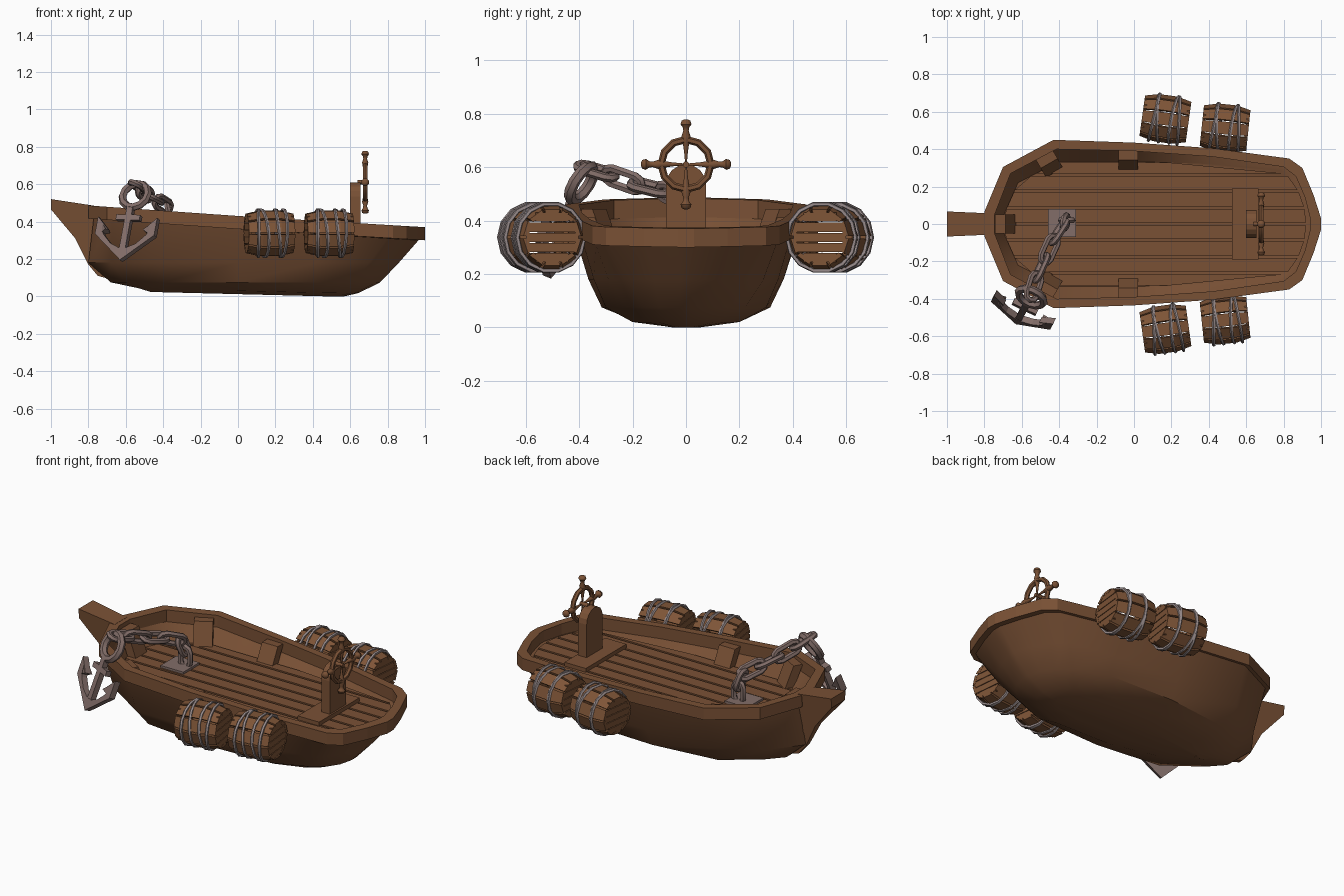
import bpy, bmesh, math
from mathutils import Vector, Matrix

if "Cube" in bpy.data.objects:
    bpy.data.objects.remove(bpy.data.objects["Cube"])

def material(name, c):
    m = bpy.data.materials.new(name)
    m.diffuse_color = (*c, 1)
    m.use_nodes = True
    m.node_tree.nodes["Principled BSDF"].inputs["Base Color"].default_value = m.diffuse_color
    return m

WOOD = material("brown wood", (0.195, 0.083, 0.036))
HULL = material("hull wood", (0.187, 0.08, 0.035))
BARREL = material("barrel wood", (0.21, 0.09, 0.038))
IRON = material("rusty iron", (0.225, 0.155, 0.14))
ROPE = material("grey band", (0.32, 0.265, 0.265))

def make(name, verts, faces, mat, smooth=None):
    me = bpy.data.meshes.new(name)
    me.from_pydata([tuple(v) for v in verts], [], faces)
    bm = bmesh.new()
    bm.from_mesh(me)
    bmesh.ops.recalc_face_normals(bm, faces=bm.faces)
    bm.to_mesh(me)
    bm.free()
    me.materials.append(mat)
    if smooth:
        me.shade_smooth()
        me.set_sharp_from_angle(angle=math.radians(smooth))
    o = bpy.data.objects.new(name, me)
    bpy.context.collection.objects.link(o)
    return o

def loft(rings, caps=True, loop=False):
    n, k = len(rings[0]), len(rings)
    verts = [v for r in rings for v in r]
    faces = [(i*n + j, i*n + (j+1) % n, (i+1) % k*n + (j+1) % n, (i+1) % k*n + j)
             for i in range(k if loop else k-1) for j in range(n)]
    if caps and not loop:
        faces += [tuple(range(n)), tuple(range((k-1)*n, k*n))]
    return verts, faces

def box(name, lo, hi, mat):
    rings = [[(lo[0], lo[1], z), (hi[0], lo[1], z), (hi[0], hi[1], z), (lo[0], hi[1], z)]
             for z in (lo[2], hi[2])]
    return make(name, *loft(rings), mat)

def tube(name, pts, r, mat, ref, sides=6, closed=False):
    # sweep of a round section along a path lying square to ref
    pts, ref, n = [Vector(p) for p in pts], Vector(ref).normalized(), len(pts)
    rings = []
    for i, p in enumerate(pts):
        a = pts[i-1] if i or closed else p
        b = pts[(i+1) % n] if i < n-1 or closed else p
        v = (b-a).normalized().cross(ref)
        rad = r[i] if isinstance(r, (list, tuple)) else r
        rings.append([p + rad*(ref*math.cos(t) + v*math.sin(t))
                      for t in [2*math.pi*(s+.5)/sides for s in range(sides)]])
    return make(name, *loft(rings, loop=closed), mat, 50)

def prism(name, poly, half, mat):
    # outline in local x-z, thickness along local y
    return make(name, *loft([[(x, y, z) for x, z in poly] for y in (-half, half)]), mat)

# Hull outlines, half plan from bow to stern
TOP = [(-.80, .065), (-.70, .305), (-.43, .45), (0, .435), (.42, .405), (.83, .35), (.90, .30), (.96, .155), (1, .03)]
INNER = [(-.745, .05), (-.66, .27), (-.415, .40), (0, .39), (.42, .36), (.80, .305), (.865, .255), (.915, .14), (.945, .02)]
DECK = [(-.70, .04), (-.62, .22), (-.40, .335), (0, .335), (.42, .32), (.785, .285), (.85, .235), (.90, .13), (.925, .02)]
MID = [(-.80, .03), (-.68, .19), (-.42, .355), (0, .365), (.42, .345), (.70, .29), (.77, .22), (.83, .12), (.86, .02)]
LOW = [(-.68, .03), (-.60, .12), (-.40, .27), (0, .315), (.42, .30), (.62, .22), (.70, .16), (.74, .10), (.76, .02)]
KEEL = [(-.53, .02), (-.48, .06), (-.36, .13), (0, .205), (.38, .20), (.54, .14), (.60, .10), (.63, .06), (.645, .01)]
FLAT = [(x*.88, y*.36) for x, y in KEEL]

def sheer(x):
    return .43 - .06*x + max(0, -x)*.01

def ring(half, zf, s=1.0):
    full = half + [(x, -y) for x, y in reversed(half)]
    return [(x*s, y*s, zf(x)) for x, y in full]

under = lambda x: sheer(x) - .07
base = lambda x: max(0, .012 - .025*x)
DZ = .303
make("hull", *loft([ring(DECK, lambda x: DZ), ring(INNER, lambda x: max(DZ + .005, under(x))),
                    ring(TOP, under, .965), ring(MID, lambda x: .18), ring(LOW, lambda x: .075),
                    ring(KEEL, lambda x: base(x) + .018), ring(FLAT, base)]), HULL, 38)
make("rail", *loft([ring(TOP, sheer), ring(INNER, sheer), ring(INNER, under), ring(TOP, under)], loop=True), WOOD)

# Bow stem, wide at the top and thin at the keel
STEM = [(-1, .52), (-1, .465), (-.87, .31), (-.80, .17), (-.75, .11), (-.43, .022), (-.43, .06), (-.68, .15), (-.74, .25), (-.75, .40), (-.77, .485)]
make("stem", *loft([[(x, s*(.012 + (.055 if x < -.9 else .045)*min(1, z/.48)**2), z) for x, z in STEM]
                    for s in (-1, 1)]), WOOD)

# Deck planks, cut to the deck outline
def span(y):
    hits = []
    for (x0, y0), (x1, y1) in zip(DECK, DECK[1:]):
        if (y0-y)*(y1-y) <= 0 and y0 != y1:
            hits.append(x0 + (x1-x0)*(y-y0)/(y1-y0))
    return min(hits), max(hits)

for s in (-1, 1):
    for i in range(4):
        y0, y1 = .0875*i + .007, min(.0875*i + .0805, .328)
        a0, b0 = span(max(y0, .04))
        a1, b1 = span(y1)
        make("deck_plank", *loft([[(a0, s*y0, z), (b0, s*y0, z), (b1, s*y1, z), (a1, s*y1, z)]
                                  for z in (DZ-.005, DZ+.014)]), WOOD)

# Leaning ribs against the inner wall
def rib(x, y, ang):
    c, s = math.cos(ang), math.sin(ang)
    rings = []
    for z, d in ((DZ, -.045), (sheer(x) - .02, .012)):
        rings.append([(x + c*(d+u) - s*v, y + s*(d+u) + c*v, z)
                      for u, v in ((-.025, -.052), (.03, -.052), (.03, .052), (-.025, .052))])
    make("rib", *loft(rings), HULL)

rib(-.70, 0, math.pi)
for s in (-1, 1):
    rib(-.46, s*.335, s*math.radians(120))
    rib(-.03, s*.355, s*math.pi/2)

# Wheel stand
box("stand_base", (.525, -.19, DZ), (.665, .19, .34), WOOD)
arch = [(-.075, .32), (.075, .32)] + [(.075*math.cos(t), .535 + .075*math.sin(t))
                                     for t in [math.pi*i/8 for i in range(9)]]
make("stand_post", *loft([[(x, y, z) for y, z in arch] for x in (.60, .655)]), WOOD)

# Steering wheel
C = Vector((.68, 0, .61))
tube("wheel_rim", [C + .093*Vector((0, math.cos(t), math.sin(t))) for t in [math.pi*i/6 for i in range(12)]],
     .014, WOOD, (1, 0, 0), 6, True)
tube("wheel_hub", [C - Vector((.04, 0, 0)), C + Vector((.012, 0, 0))], .012, WOOD, (0, 0, 1), 8)
for i in range(4):
    d = Vector((0, math.cos(i*math.pi/2), math.sin(i*math.pi/2)))
    tube("wheel_spoke", [C + d*t for t in (0, .05, .085, .105, .125, .138, .15, .163, .168)],
         [.003, .008, .014, .018, .011, .013, .022, .018, .008], WOOD, (1, 0, 0), 8)

# Barrels: staves, slatted ends and slanted bands
def barrel(x, y, ang):
    parts, N = [], 10
    for k in range(N):
        mid, w = 2*math.pi*(k+.5)/N, math.pi/N*.86
        rings = []
        for px, r in ((-.125, .109), (-.05, .127), (.05, .127), (.125, .109)):
            rings.append([(px, q*math.cos(mid+a), q*math.sin(mid+a))
                          for q, a in ((r, -w), (r, w), (r-.018, w), (r-.018, -w))])
        parts.append(make("barrel_stave", *loft(rings), BARREL))
    for e in (-.116, .116):
        for j in range(-2, 3):
            h = math.sqrt(.098**2 - (abs(j)*.038)**2)
            parts.append(box("barrel_end_slat", (e-.008, -h, j*.038-.017), (e+.008, h, j*.038+.017), BARREL))
    for x0, k, ph in ((-.06, .014, 0), (-.035, .018, 2.5), (.045, .016, 1), (.07, .012, 3.6)):
        ts = [2*math.pi*i/14 for i in range(14)]
        parts.append(tube("barrel_band", [(x0 + k*math.cos(t+ph), .127*math.cos(t), .127*math.sin(t)) for t in ts],
                          .009, ROPE, (1, 0, 0), 5, True))
    for p in parts:
        p.matrix_world = Matrix.Translation((x, y, .337)) @ Matrix.Rotation(ang, 4, 'Z')

for s in (-1, 1):
    barrel(.168, s*.562, -s*math.radians(8))
    barrel(.487, s*.513, -s*math.radians(6))

# Anchor, hung over the near bow
half = [(.175, -.045), (.175, -.145), (.09, -.215)]
inner = [(.02, -.22), (.075, -.195), (.125, -.145), (.135, -.125), (.105, -.115)]
crown = half + [(0, -.29)] + [(-x, z) for x, z in reversed(half)] \
    + [(-x, z) for x, z in reversed(inner)] + inner
anchor = [prism("anchor_arms", crown, .018, IRON),
          box("anchor_shank", (-.018, -.016, -.24), (.018, .016, .02), IRON),
          box("anchor_stock", (-.07, -.016, -.06), (.07, .016, -.03), IRON)]
for s in (-1, 1):
    anchor.append(make("anchor_fluke", [(s*.175, 0, -.045), (s*.11, -.035, -.12), (s*.11, .035, -.12), (s*.165, 0, -.15)],
                       [(0, 1, 2), (0, 1, 3), (0, 2, 3), (1, 2, 3)], IRON))
up = Vector((.05, .09, .27)).normalized()
side = Vector((.345, -.16, 0))
side = (side - up*side.dot(up)).normalized()
M = Matrix((side, up.cross(side), up)).transposed().to_4x4()
M.translation = (-.575, -.43, .46)
for p in anchor:
    p.matrix_world = M

# Anchor ring and chain of alternating links
f = Vector((.12, .5, .85)).normalized()
g = side - f*side.dot(f)
g.normalize()
rc = Vector((-.55, -.39, .54))
tube("anchor_ring", [rc + .073*(g*math.cos(t) + f*math.sin(t)) for t in [math.pi*i/6 for i in range(12)]],
     .022, IRON, f.cross(g), 6, True)
path = [Vector(p) for p in ((-.55, -.385, .60), (-.52, -.285, .57), (-.475, -.185, .535),
                            (-.43, -.085, .51), (-.375, .0, .475), (-.36, .02, .41), (-.36, .02, .335))]
for i, (a, b) in enumerate(zip(path, path[1:])):
    d = (b-a).normalized()
    s = d.cross(Vector((.3, -.2, 1)) if abs(d.z) < .8 else Vector((1, 0, 0))).normalized()
    if i % 2:
        s = s.cross(d)
    h = max(.012, (b-a).length/2 - .008)
    pts = []
    for k in range(10):
        t = math.pi*(k % 5)/4 + (math.pi if k > 4 else 0)
        pts.append((a+b)/2 + d*((h if k < 5 else -h) + .031*math.sin(t)) + s*.031*math.cos(t))
    tube("chain_link", pts, .0165, IRON, d.cross(s), 6, True)
box("chain_plate", (-.46, -.07, DZ), (-.31, .08, .33), IRON)
